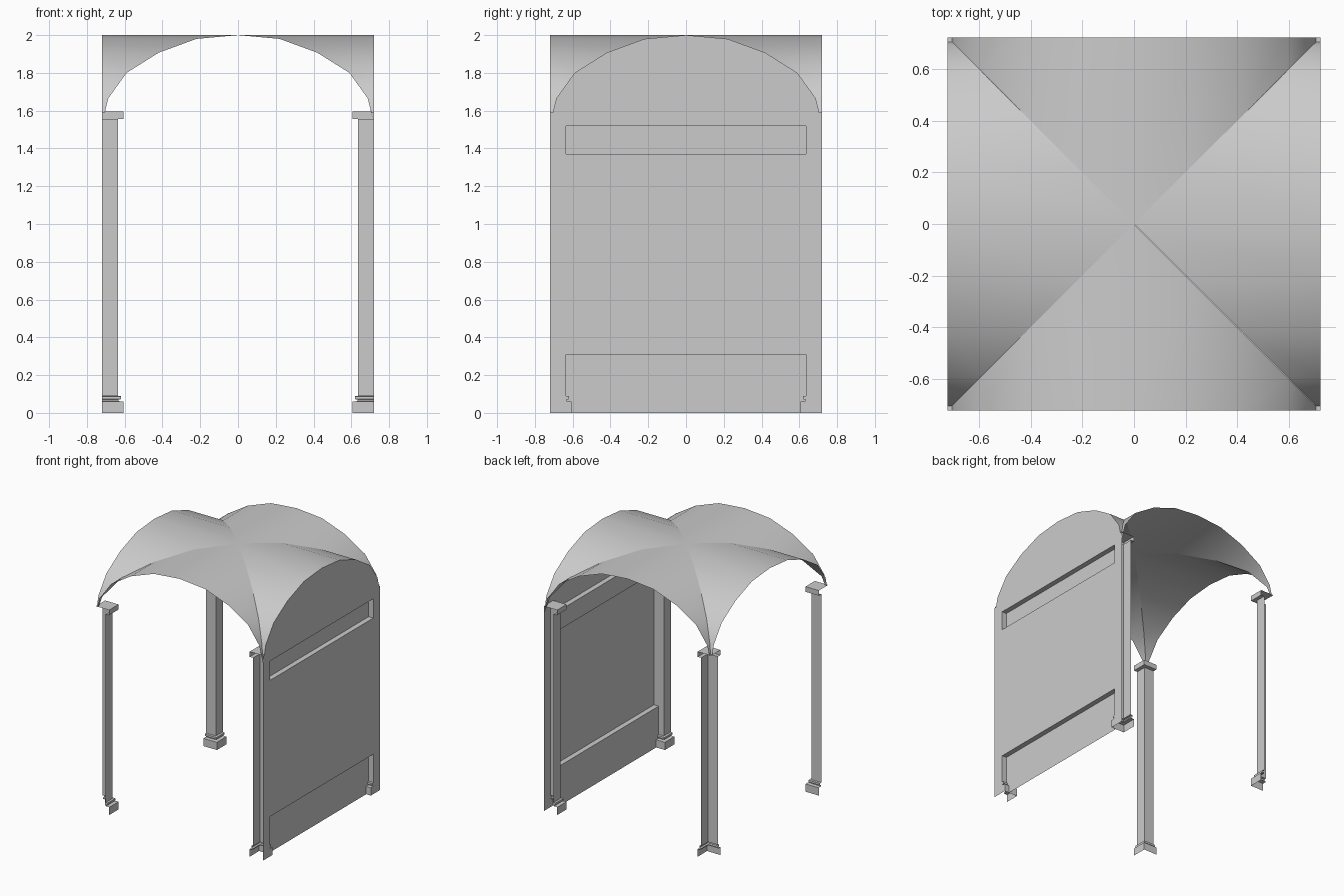
import bpy
import math
from mathutils import Matrix

if "Cube" in bpy.data.objects:
    bpy.data.objects.remove(bpy.data.objects["Cube"], do_unlink=True)

stone = bpy.data.materials.new("grey_stone")
stone.use_nodes = True
GREY = (0.6, 0.6, 0.6, 1.0)
stone.diffuse_color = GREY
stone.node_tree.nodes["Principled BSDF"].inputs["Base Color"].default_value = GREY

EDGE = 0.72      # half width of the bay
INNER = 0.635    # inner face of the column shafts
SPRING = 1.59    # height where the arches start
RECESS = 0.68    # depth plane of the sunken wall panels

# Half arch, crown to springing, as (offset, height)
HALF_ARCH = [(0, 2), (0.22, 1.98), (0.42, 1.907), (0.59, 1.80),
             (0.687, 1.665), (0.705, SPRING)]
ARCH = [(-u, z) for u, z in reversed(HALF_ARCH[1:])] + HALF_ARCH

# Column base moulding as (offset, height)
BASE = [(0.605, 0), (0.605, 0.06), (0.632, 0.062), (0.632, 0.07),
        (0.62, 0.073), (0.62, 0.088), (INNER, 0.09)]
CAPITAL = [(INNER, 1.555), (0.605, 1.555), (0.605, 1.595)]


def make_object(name, verts, faces):
    mesh = bpy.data.meshes.new(name)
    mesh.from_pydata(verts, [], faces)
    mesh.materials.append(stone)
    obj = bpy.data.objects.new(name, mesh)
    bpy.context.collection.objects.link(obj)
    return obj


def from_polygons(name, polygons):
    verts, faces = [], []
    for poly in polygons:
        faces.append(range(len(verts), len(verts) + len(poly)))
        verts.extend(poly)
    return make_object(name, verts, [list(f) for f in faces])


# Groin vault: four webs meeting along the diagonals
verts, faces = [], []
for k in range(4):
    turn = Matrix.Rotation(k * math.pi / 2, 3, "Z")
    start = len(verts)
    for u, z in ARCH:
        for v in (abs(u), EDGE):
            p = turn @ Matrix.Identity(3).col[0] * u + turn @ Matrix.Identity(3).col[1] * v
            p.z = z
            # the arch feet run down behind the wall side
            if p.x > 0.7 and abs(p.y) > 0.71 and z == SPRING:
                p.x, p.z = EDGE, 1.53
            verts.append(tuple(p))
    for i in range(len(ARCH) - 1):
        a = start + 2 * i
        faces.append((a, a + 2, a + 3, a + 1))
vault = make_object("groin_vault", verts, faces)
bpy.context.view_layer.objects.active = vault
vault.select_set(True)
bpy.ops.object.shade_smooth_by_angle(angle=math.radians(35))
vault.select_set(False)

# Corner columns: inward faces only, open on the bay boundary
profile = BASE + CAPITAL
polys = []
for (p, z), (q, w) in zip(profile, profile[1:]):
    polys.append([(p, p, z), (q, q, w), (q, EDGE, w), (p, EDGE, z)])
    polys.append([(p, p, z), (EDGE, p, z), (EDGE, q, w), (q, q, w)])
c, top = profile[-1]
polys.append([(c, c, top), (EDGE, c, top), (EDGE, EDGE, top), (c, EDGE, top)])
columns = from_polygons("corner_columns", polys)
mirror = columns.modifiers.new("four_corners", "MIRROR")
mirror.use_axis = (True, True, False)
mirror.use_mirror_merge = False


# Side wall with two sunken panels between the columns
def on_wall(points, x=EDGE):
    return [(x, y, z) for y, z in points]


def band(low, high, x=EDGE):
    return on_wall([(-INNER, low), (INNER, low), (INNER, high), (-INNER, high)], x)


def ledge(z, up):
    loop = [(RECESS, -INNER, z), (EDGE, -INNER, z), (EDGE, INNER, z), (RECESS, INNER, z)]
    return loop if up else loop[::-1]


LOW_TOP, HIGH_BOTTOM, HIGH_TOP = 0.31, 1.37, 1.52
strip = [(EDGE, 0), (EDGE, SPRING), (INNER, SPRING)] + BASE[::-1]
plinth = BASE + [(INNER, LOW_TOP)]
mirrored_plinth = [(-y, z) for y, z in reversed(plinth)]
lunette = ARCH[::-1]
from_polygons("side_wall", [
    on_wall(strip),
    on_wall([(-y, z) for y, z in reversed(strip)]),
    band(LOW_TOP, HIGH_BOTTOM),
    band(HIGH_TOP, SPRING),
    on_wall(lunette),
])
from_polygons("lower_wall_panel", [
    on_wall(plinth + mirrored_plinth, RECESS),
    ledge(LOW_TOP, False),
])
from_polygons("upper_wall_panel", [
    band(HIGH_BOTTOM, HIGH_TOP, RECESS),
    ledge(HIGH_BOTTOM, True),
    ledge(HIGH_TOP, False),
])
